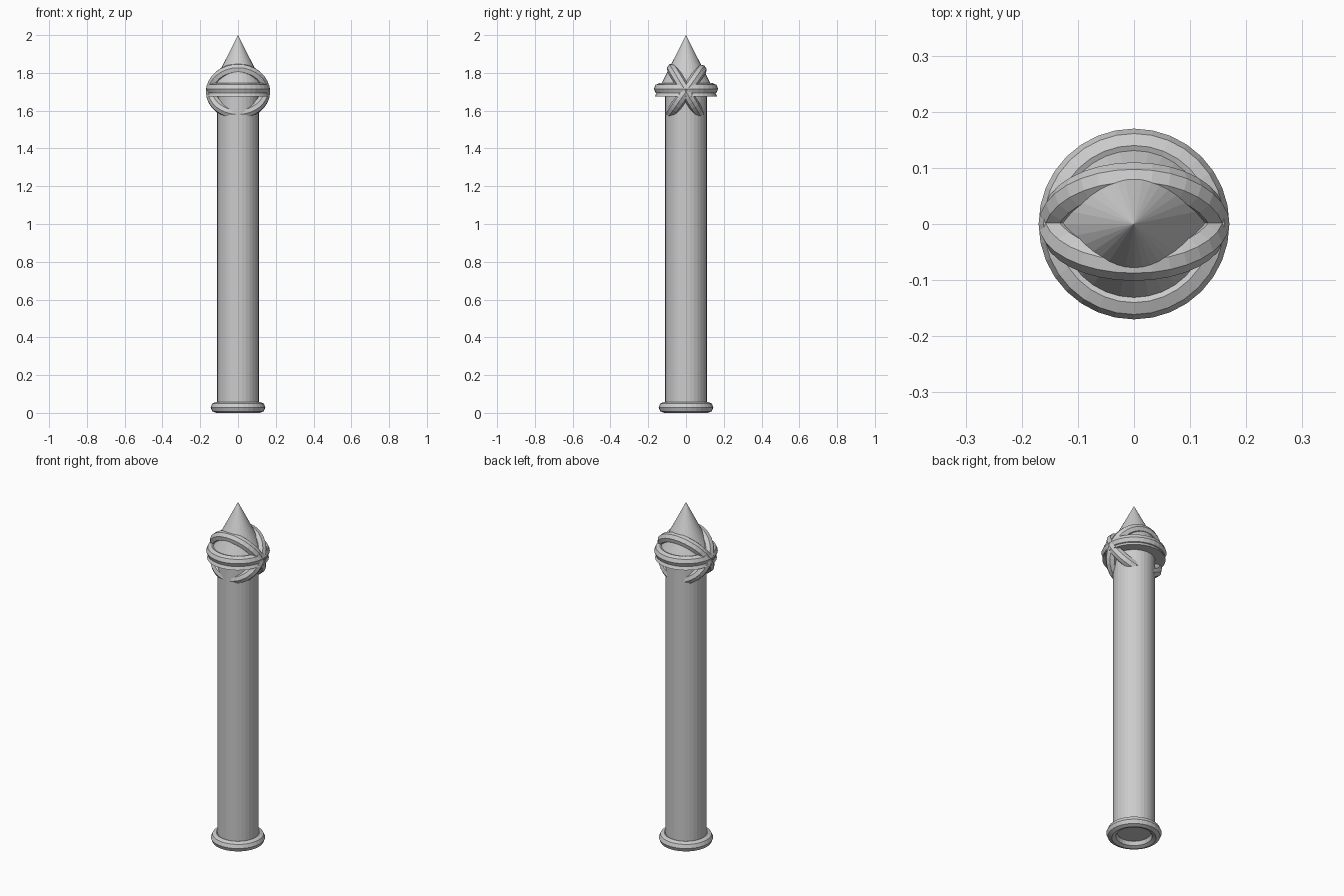
import bpy
from math import radians

if "Cube" in bpy.data.objects:
    bpy.data.objects.remove(bpy.data.objects["Cube"])


def ring(name, major, minor, z, tilt=0):
    bpy.ops.mesh.primitive_torus_add(
        major_radius=major, minor_radius=minor,
        major_segments=32, minor_segments=8,
        location=(0, 0, z), rotation=(radians(tilt), 0, 0))
    bpy.context.object.name = name


def cone(name, r_bottom, r_top, z0, z1):
    bpy.ops.mesh.primitive_cone_add(
        vertices=32, radius1=r_bottom, radius2=r_top,
        depth=z1 - z0, location=(0, 0, (z0 + z1) / 2))
    bpy.context.object.name = name


# Shaft, with its lower end recessed in the base ring
cone("shaft", 0.11, 0.11, 0.03, 1.68)
ring("base_ring", 0.116, 0.029, 0.029)

# Pointed cap with an overhanging rim
cone("pointed_cap", 0.165, 0.0, 1.675, 2.0)

# Level band and two crossed bands around the cap
ring("level_band", 0.14, 0.03, 1.716)
ring("crossed_band_back", 0.14, 0.03, 1.70, 55)
ring("crossed_band_front", 0.14, 0.03, 1.70, -59)
